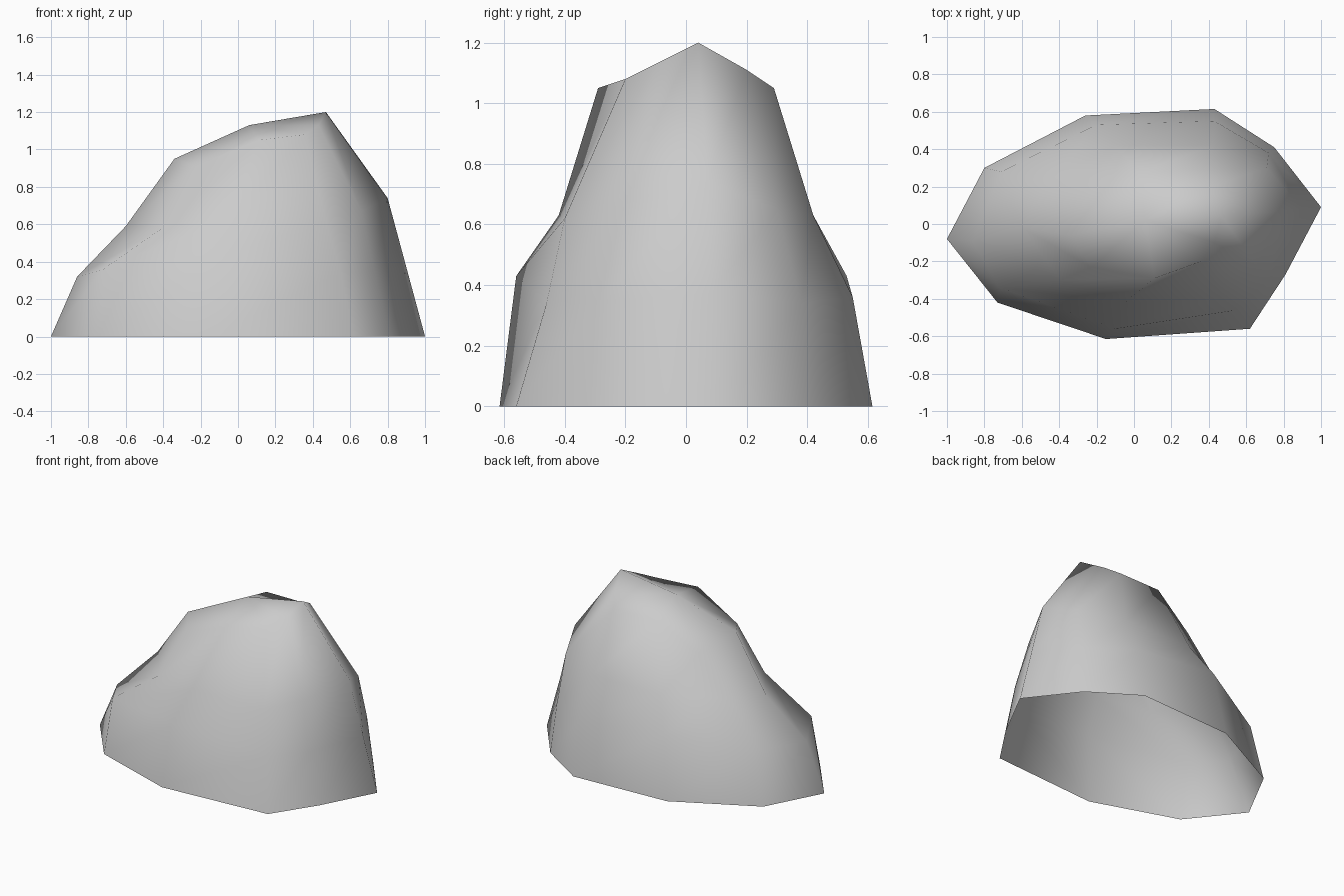
import bpy
import bmesh

# Remove the default object
default_cube = bpy.data.objects.get("Cube")
if default_cube:
    bpy.data.objects.remove(default_cube, do_unlink=True)


def make_material(name, colour):
    material = bpy.data.materials.new(name)
    material.use_nodes = True
    material.diffuse_color = colour
    shader = material.node_tree.nodes["Principled BSDF"]
    shader.inputs["Base Color"].default_value = colour
    return material


def add_ring(mesh, contour):
    return [mesh.verts.new(point) for point in contour]


def bridge_rings(mesh, lower, upper):
    count = len(lower)
    for index in range(count):
        following = (index + 1) % count
        mesh.faces.new((lower[index], lower[following],
                        upper[following], upper[index]))


# Ten-sided contours, each running anticlockwise from the low end
ground_outline = [(x, y, 0) for x, y in (
    (-1, -.08), (-.73, -.42), (-.15, -.615), (.62, -.56), (.81, -.27),
    (1, .09), (.75, .41), (.43, .615), (-.26, .58), (-.8, .3))]

lower_bulge = [
    (-.86, -.09, .32), (-.72, -.34, .36), (-.1, -.56, .43),
    (.55, -.46, .34), (.73, -.28, .35), (.9, .08, .37),
    (.72, .38, .34), (.43, .55, .36), (-.2, .53, .43), (-.71, .28, .35)]

shoulder = [
    (-.6, -.02, .59), (-.39, -.3, .59), (-.05, -.42, .63),
    (.47, -.4, .62), (.66, -.23, .67), (.8, .07, .74),
    (.71, .3, .65), (.42, .42, .63), (-.1, .42, .63), (-.46, .23, .63)]

crest = [
    (-.34, -.06, .95), (-.23, -.23, .91), (.11, -.29, 1.05),
    (.36, -.2, 1.08), (.43, -.1, 1.13), (.47, .04, 1.2),
    (.41, .2, 1.11), (.35, .29, 1.05), (.03, .27, 1.06), (-.25, .22, .88)]

# Boulder shell, open underneath
shell = bmesh.new()
rings = [add_ring(shell, contour)
         for contour in (ground_outline, lower_bulge, shoulder, crest)]
for lower, upper in zip(rings, rings[1:]):
    bridge_rings(shell, lower, upper)

# Cap fanned around the summit point
summit = shell.verts.new((.06, .02, 1.13))
top_ring = rings[-1]
for start, end in zip(top_ring, top_ring[1:] + top_ring[:1]):
    shell.faces.new((start, end, summit))

# Smooth stone surface
for face in shell.faces:
    face.smooth = True
boulder_mesh = bpy.data.meshes.new("boulder")
shell.to_mesh(boulder_mesh)
shell.free()
boulder_mesh.materials.append(make_material("stone grey", (.6, .6, .6, 1)))
boulder = bpy.data.objects.new("boulder", boulder_mesh)
bpy.context.collection.objects.link(boulder)
